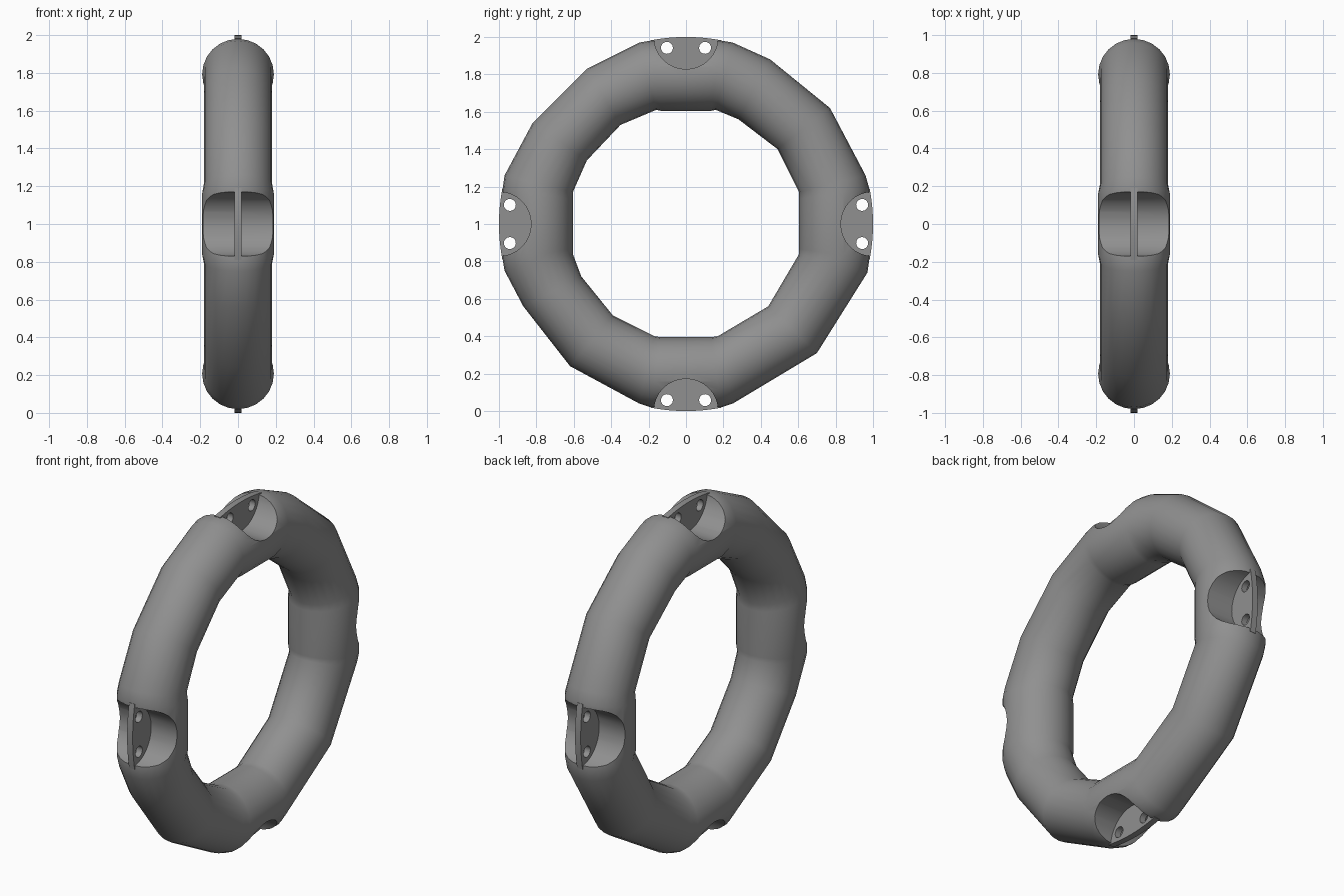
import bpy, bmesh, math
from mathutils import Vector, Matrix

if "Cube" in bpy.data.objects:
    bpy.data.objects.remove(bpy.data.objects["Cube"])

CENTRE = Vector((0, 0, 1))
SEG = 24

# dark grey rubber
rubber = bpy.data.materials.new("dark_grey")
rubber.diffuse_color = (0.28, 0.28, 0.28, 1)
rubber.use_nodes = True
rubber.node_tree.nodes["Principled BSDF"].inputs["Base Color"].default_value = rubber.diffuse_color


def make_object(name, bm):
    bmesh.ops.recalc_face_normals(bm, faces=bm.faces)
    mesh = bpy.data.meshes.new(name)
    bm.to_mesh(mesh)
    bm.free()
    mesh.materials.append(rubber)
    ob = bpy.data.objects.new(name, mesh)
    bpy.context.collection.objects.link(ob)
    return ob


def spun(k, y, r):
    """Point at tangential offset y and radius r, turned k quarter turns (clockwise from top)."""
    a = k * math.pi / 2
    return Vector((0, y * math.cos(a) + r * math.sin(a),
                   r * math.cos(a) - y * math.sin(a))) + CENTRE


def cut(ob, cutter):
    mod = ob.modifiers.new("cut", 'BOOLEAN')
    mod.operation, mod.solver, mod.object = 'DIFFERENCE', 'EXACT', cutter
    deps = bpy.context.evaluated_depsgraph_get()
    ob_mesh = bpy.data.meshes.new_from_object(ob.evaluated_get(deps))
    ob.modifiers.clear()
    ob.data = ob_mesh
    bpy.data.objects.remove(cutter)


def cross_cylinders(name, spots, radius, segments):
    bm = bmesh.new()
    for p in spots:
        m = Matrix.Translation(p) @ Matrix.Rotation(math.pi / 2, 4, 'Y')
        bmesh.ops.create_cone(bm, cap_ends=True, segments=segments, radius1=radius,
                              radius2=radius, depth=0.6, matrix=m)
    ob = make_object(name, bm)
    ob.hide_render = True
    return ob


# uneven outline of the ring: (outer y, z, inner y, z) per quadrant, clockwise from the top
quadrants = [
    [(.25, 1.97, .16, 1.61), (.45, 1.88, .28, 1.56), (.77, 1.62, .49, 1.40), (.96, 1.26, .605, 1.17)],
    [(.97, .74, .605, .84), (.70, .31, .44, .56), (.25, .04, .17, .40)],
    [(-.25, .04, -.17, .40), (-.62, .24, -.39, .51), (-.87, .56, -.56, .72), (-.97, .75, -.605, .84)],
    [(-.97, 1.26, -.605, 1.17), (-.82, 1.54, -.53, 1.34), (-.53, 1.83, -.35, 1.53), (-.25, 1.97, -.16, 1.61)],
]
sections = []
for k, quad in enumerate(quadrants):
    for y in (-.19, 0, .19):          # slightly swollen collar round each notch
        sections.append((spun(k, y, .98), spun(k, y * .7, .605), .19))
    for oy, oz, iy, iz in quad:
        sections.append((Vector((0, oy, oz)), Vector((0, iy, iz)), .18))

# ring tube lofted through the sections
bm = bmesh.new()
loops = []
for outer, inner, w in sections:
    mid, half = (outer + inner) / 2, (outer - inner) / 2
    loops.append([bm.verts.new(mid + half * math.cos(t) + Vector((w * math.sin(t), 0, 0)))
                  for t in (2 * math.pi * i / SEG for i in range(SEG))])
for a, b in zip(loops, loops[1:] + loops[:1]):
    for i in range(SEG):
        j = (i + 1) % SEG
        bm.faces.new((a[i], a[j], b[j], b[i]))
ring = make_object("ring_tube", bm)

# round notches scooped across the tube
cut(ring, cross_cylinders("notch_cutter", [spun(k, 0, 1.0) for k in range(4)], .172, 32))

# thin fins standing in the notches
bm = bmesh.new()
for k in range(4):
    arc = [math.radians(-11 + 22 * i / 12) for i in range(13)]
    profile = [spun(k, math.sin(t), math.cos(t)) for t in arc]
    profile += [spun(k, .17, .82), spun(k, .10, .78), spun(k, -.10, .78), spun(k, -.17, .82)]
    face = bm.faces.new([bm.verts.new(p - Vector((.018, 0, 0))) for p in profile])
    ext = bmesh.ops.extrude_face_region(bm, geom=[face])
    bmesh.ops.translate(bm, vec=(.036, 0, 0),
                        verts=[v for v in ext["geom"] if isinstance(v, bmesh.types.BMVert)])
fins = make_object("rope_fins", bm)

# pair of rope holes in every fin
cut(fins, cross_cylinders("hole_cutter",
                          [spun(k, y, .942) for k in range(4) for y in (-.102, .102)], .032, 20))

for ob, angle in ((ring, 60), (fins, 42)):
    bpy.ops.object.select_all(action='DESELECT')
    ob.select_set(True)
    bpy.context.view_layer.objects.active = ob
    bpy.ops.object.shade_smooth_by_angle(angle=math.radians(angle))
